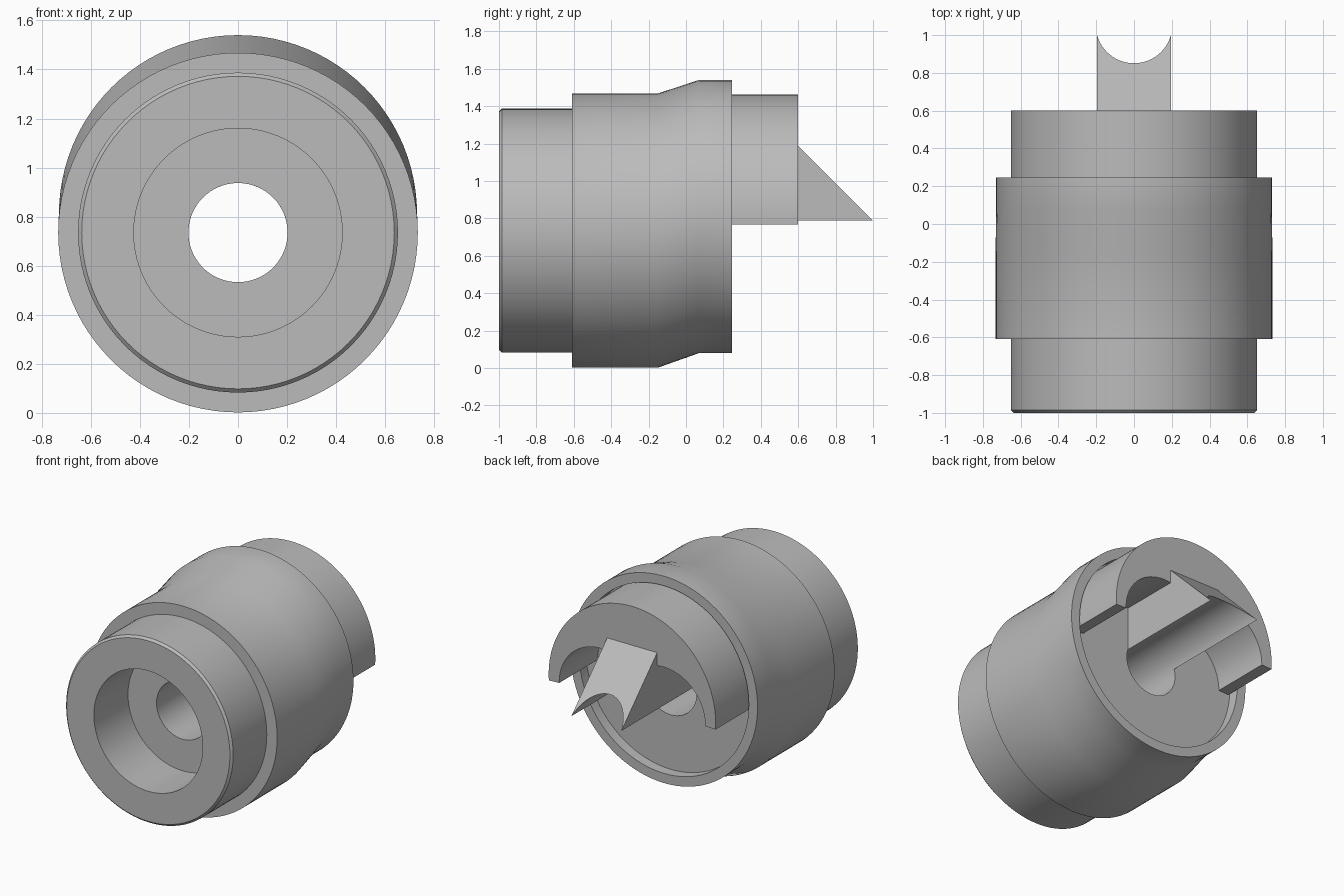
import bpy
import bmesh
from math import sin, cos, pi, radians

cube = bpy.data.objects.get("Cube")
if cube:
    bpy.data.objects.remove(cube, do_unlink=True)

steel = bpy.data.materials.new("grey steel")
steel.use_nodes = True
grey = (0.5, 0.5, 0.5, 1)
steel.diffuse_color = grey
steel.node_tree.nodes["Principled BSDF"].inputs["Base Color"].default_value = grey

AXIS = 0.735      # height of the bore and front collar axis
RAISED = 0.81     # height of the offset rear axis
BORE = 0.202
FLOOR = 0.17      # recessed rear face
BACK = 0.6        # end of the half ring
HALF_W = 0.195    # half width of the spout


def finish(bm, name):
    bmesh.ops.remove_doubles(bm, verts=bm.verts, dist=0.0005)
    bmesh.ops.recalc_face_normals(bm, faces=bm.faces)
    mesh = bpy.data.meshes.new(name)
    bm.to_mesh(mesh)
    bm.free()
    mesh.materials.append(steel)
    obj = bpy.data.objects.new(name, mesh)
    bpy.context.collection.objects.link(obj)
    bpy.ops.object.select_all(action='DESELECT')
    obj.select_set(True)
    bpy.context.view_layer.objects.active = obj
    bpy.ops.object.shade_smooth_by_angle(angle=radians(30))
    return obj


def ring_loft(name, rings, sides=96):
    """Join circles (y, radius, centre height) into a closed tube wall."""
    bm = bmesh.new()
    loops = []
    for y, r, zc in rings:
        angles = [2 * pi * i / sides for i in range(sides)]
        loops.append([bm.verts.new((r * cos(a), y, zc + r * sin(a))) for a in angles])
    for k, a in enumerate(loops):
        b = loops[(k + 1) % len(loops)]
        for i in range(sides):
            j = (i + 1) % sides
            bm.faces.new((a[i], a[j], b[j], b[i]))
    return finish(bm, name)


def prism(name, outline, start, end_of):
    """Extrude an x-z outline along y, up to end_of(z)."""
    bm = bmesh.new()
    near = [bm.verts.new((x, start, z)) for x, z in outline]
    far = [bm.verts.new((x, end_of(z), z)) for x, z in outline]
    bm.faces.new(near)
    bm.faces.new(far)
    for i in range(len(near)):
        j = (i + 1) % len(near)
        bm.faces.new((near[i], near[j], far[j], far[i]))
    return finish(bm, name)


def arc(cx, cz, r, a0, a1, n):
    steps = [radians(a0 + (a1 - a0) * i / n) for i in range(n + 1)]
    return [(cx + r * cos(a), cz + r * sin(a)) for a in steps]


def mirrored(half):
    """Close a half outline whose ends both lie on x = 0."""
    return half + [(-x, z) for x, z in reversed(half[1:-1])]


# Collar, offset sleeve, rear recess, through bore and front counterbore
ring_loft("sleeve_body", [
    (-0.62, BORE, AXIS), (-0.62, 0.425, AXIS),
    (-1, 0.425, AXIS), (-1, 0.637, AXIS),
    (-0.985, 0.652, AXIS), (-0.61, 0.652, AXIS),
    (-0.61, 0.733, AXIS), (-0.15, 0.733, AXIS),
    (0.07, 0.73, RAISED), (0.245, 0.73, RAISED),
    (0.245, 0.662, RAISED), (FLOOR, 0.662, RAISED),
    (FLOOR, BORE, AXIS),
])

# Half ring with an arched pocket on either side of the spout
channel = arc(0, AXIS, BORE, 90, 15.2, 16)
pocket = arc(0.245, 0.775, 0.325, 98.9, -1, 20)
rim = arc(0, RAISED, 0.652, -3.8, 90, 48)
prism("half_ring", mirrored(channel + pocket + rim), FLOOR, lambda z: BACK)

# Spout: sloped block with the bore running along its underside
top = BACK + 0.588
low = channel[-1][1]
spout = channel + [(HALF_W, top), (0, top)]
prism("sloped_spout", mirrored(spout), BACK,
      lambda z: BACK + (1 - BACK) * (top - z) / (top - low))
